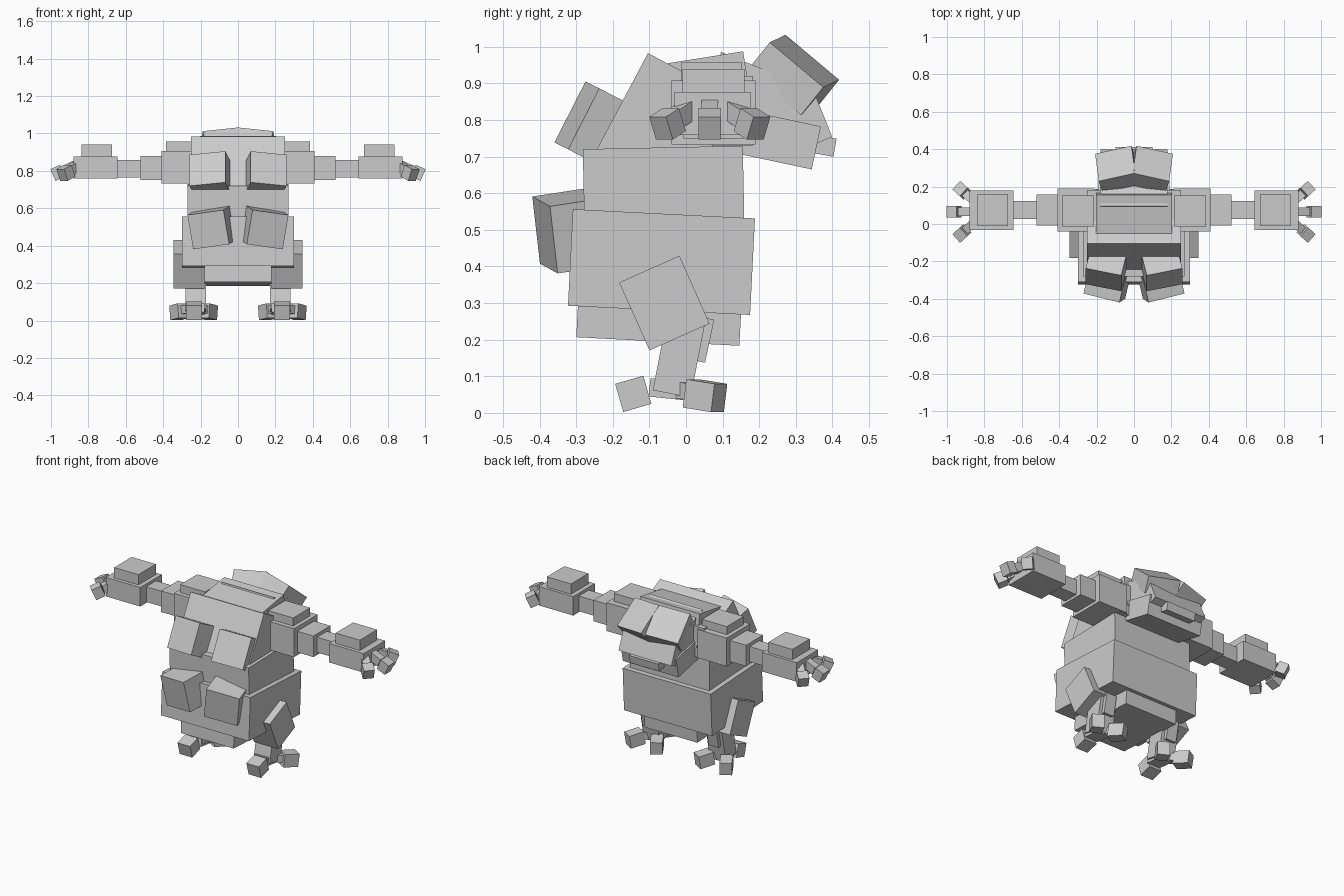
import bpy
import math
from mathutils import Matrix, Vector

cube = bpy.data.objects.get("Cube")
if cube:
    bpy.data.objects.remove(cube, do_unlink=True)

grey = bpy.data.materials.new("plain_grey")
grey.use_nodes = True
colour = (0.6, 0.6, 0.6, 1)
grey.diffuse_color = colour
grey.node_tree.nodes["Principled BSDF"].inputs["Base Color"].default_value = colour


def box(name, centre, size, pitch=0, roll=0, yaw=0, yaw_last=False):
    """Box turned about x (pitch), y (roll) and z (yaw), in degrees."""
    rx = Matrix.Rotation(math.radians(pitch), 4, 'X')
    ry = Matrix.Rotation(math.radians(roll), 4, 'Y')
    rz = Matrix.Rotation(math.radians(yaw), 4, 'Z')
    turn = rz @ ry @ rx if yaw_last else rx @ ry @ rz
    bpy.ops.mesh.primitive_cube_add(size=1)
    ob = bpy.context.object
    ob.name = name
    ob.data.transform(Matrix.Translation(Vector(centre)) @ turn @ Matrix.Diagonal((*size, 1)))
    ob.data.materials.append(grey)
    return ob


def pair(name, centre, size, pitch=0, roll=0, yaw=0, yaw_last=False):
    """The same box on the left and mirrored on the right."""
    x, y, z = centre
    for side, s in (("left", 1), ("right", -1)):
        box(f"{side}_{name}", (s * x, y, z), size, pitch, s * roll, s * yaw, yaw_last)


# Body
box("pelvis", (0, -0.072, 0.29), (0.36, 0.446, 0.19), -3)
box("belly", (0, -0.067, 0.412), (0.6, 0.498, 0.264), -2.9)
box("torso", (0, -0.06, 0.56), (0.54, 0.437, 0.33), 1.2)
box("upper_chest", (0, -0.055, 0.787), (0.5, 0.27, 0.3), -28)
box("shoulder_block", (0, 0.04, 0.825), (0.5, 0.286, 0.19))
box("neck_block", (0, 0.065, 0.872), (0.406, 0.216, 0.2), 9)

# Head block and jaw
box("head", (0, 0.2, 0.87), (0.36, 0.28, 0.135), -22.5)
box("snout", (0, 0.296, 0.783), (0.36, 0.17, 0.132), 22)
box("jaw", (0, 0.219, 0.753), (0.38, 0.28, 0.12), -12)
box("lip", (0, 0.348, 0.735), (0.2, 0.12, 0.05), -10)

# Plates on the head, chest and belly
pair("head_plate", (0.09, 0.293, 0.923), (0.2, 0.192, 0.1), -38.7, 12.5, -6)
pair("chest_plate", (0.15, -0.246, 0.786), (0.195, 0.12, 0.187), -27, 0, 12.5)
pair("belly_plate", (0.142, -0.313, 0.497), (0.2, 0.15, 0.187), 6.5, 9.5, 13)

# Arms
pair("shoulder", (0.31, 0.075, 0.82), (0.2, 0.23, 0.175))
pair("shoulder_pad", (0.3, 0.07, 0.915), (0.17, 0.165, 0.084))
pair("upper_arm", (0.455, 0.075, 0.815), (0.13, 0.165, 0.13))
pair("forearm", (0.575, 0.075, 0.812), (0.16, 0.096, 0.094))
pair("hand", (0.762, 0.073, 0.818), (0.235, 0.21, 0.117))
pair("hand_pad", (0.755, 0.075, 0.9), (0.165, 0.17, 0.08))

# Fingers: one straight, two splayed
for label, offset, yaw in (("front", -0.07, -42), ("middle", 0, 0), ("back", 0.07, 42)):
    root = Vector((0.895 if yaw == 0 else 0.87, 0.065 + offset, 0.82))
    aim = Vector((math.cos(math.radians(yaw)), math.sin(math.radians(yaw)), -0.45))
    pair(f"{label}_finger", root, (0.08, 0.045, 0.05), 0, 24, yaw, True)
    pair(f"{label}_fingertip", root + aim * 0.068, (0.058, 0.062, 0.068), 0, 24, yaw, True)

# Legs
pair("thigh", (0.262, -0.059, 0.3), (0.165, 0.18, 0.203), 24)
pair("shin", (0.225, -0.02, 0.15), (0.11, 0.105, 0.2), -11)
pair("calf_spur", (0.225, 0.045, 0.2), (0.07, 0.04, 0.12), -12)
pair("ankle", (0.225, -0.045, 0.064), (0.09, 0.11, 0.05), -6)

# Toes: one forward, two splayed to the back
pair("front_toe", (0.235, -0.144, 0.052), (0.085, 0.08, 0.08), 16)
for label, s in (("outer", 1), ("inner", -1)):
    pair(f"{label}_toe_joint", (0.23 + s * 0.04, 0.005, 0.06), (0.045, 0.09, 0.045), -5, 0, -s * 45, True)
    pair(f"{label}_toe", (0.237 + s * 0.075, 0.052, 0.047), (0.07, 0.09, 0.078), -8, 0, -s * 30, True)
